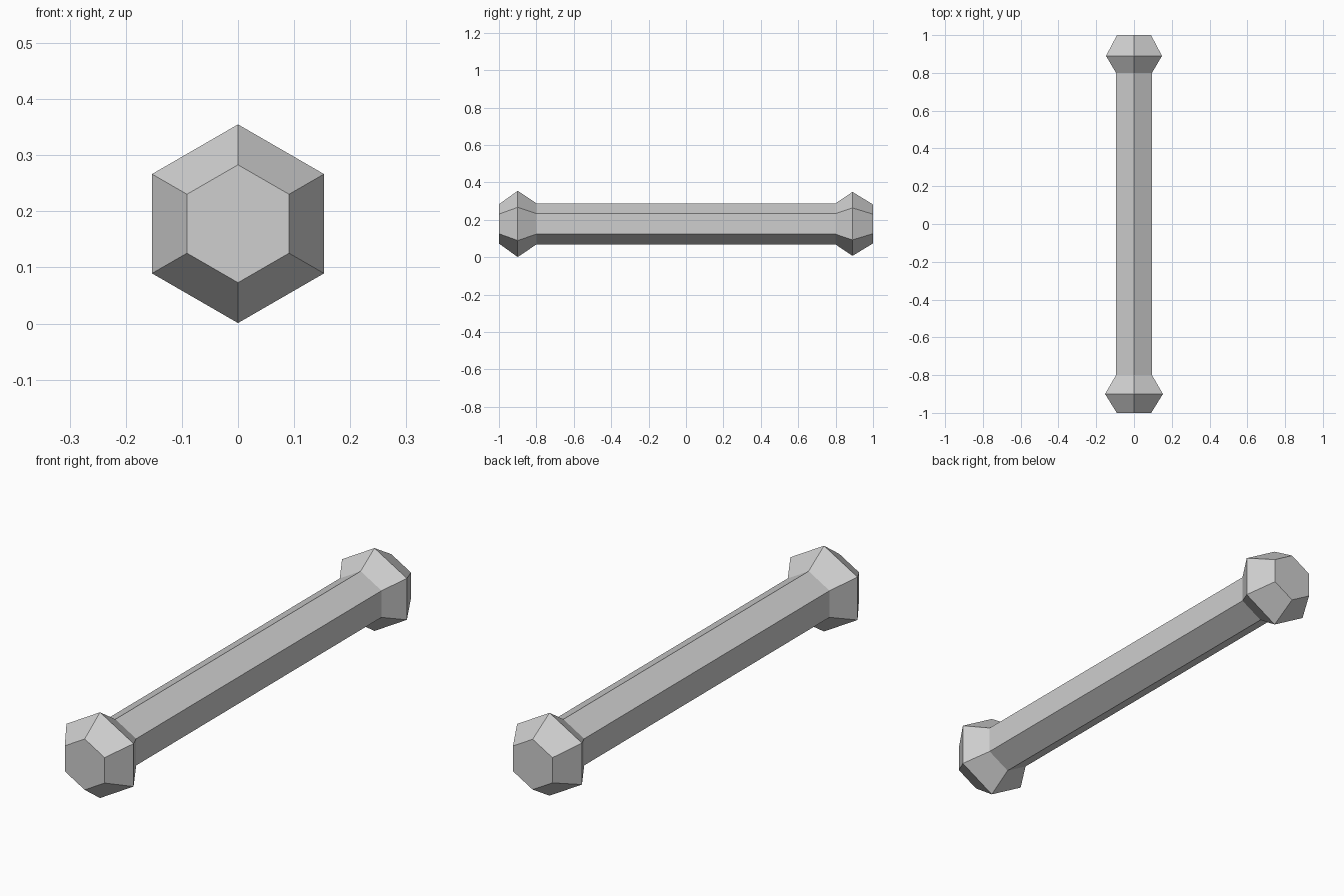
import bpy, bmesh
from math import sin, cos, tau

cube = bpy.data.objects.get("Cube")
if cube:
    bpy.data.objects.remove(cube)

SIDES = 6
AXIS_Z = 0.178

grey = bpy.data.materials.new("light grey")
grey.use_nodes = True
colour = (0.62, 0.62, 0.62, 1)
grey.diffuse_color = colour
grey.node_tree.nodes["Principled BSDF"].inputs["Base Color"].default_value = colour


def hex_lathe(name, profile):
    """Closed six-sided solid around the y axis from (y, radius) pairs."""
    bm = bmesh.new()
    rings = []
    for y, r in profile:
        rings.append([bm.verts.new((r * sin(tau * i / SIDES), y,
                                    AXIS_Z + r * cos(tau * i / SIDES)))
                      for i in range(SIDES)])
    for a, b in zip(rings, rings[1:]):
        for i in range(SIDES):
            j = (i + 1) % SIDES
            bm.faces.new((a[i], a[j], b[j], b[i]))
    bm.faces.new(rings[0])
    bm.faces.new(rings[-1])
    bmesh.ops.recalc_face_normals(bm, faces=bm.faces)
    mesh = bpy.data.meshes.new(name)
    bm.to_mesh(mesh)
    bm.free()
    mesh.materials.append(grey)
    obj = bpy.data.objects.new(name, mesh)
    bpy.context.collection.objects.link(obj)
    return obj


# One rod with a flared, flat-capped knob at each end
hex_lathe("knobbed_rod", [
    (-1.0, 0.105), (-0.9, 0.177), (-0.8, 0.11),
    (0.8, 0.11), (0.89, 0.171), (1.0, 0.104),
])
